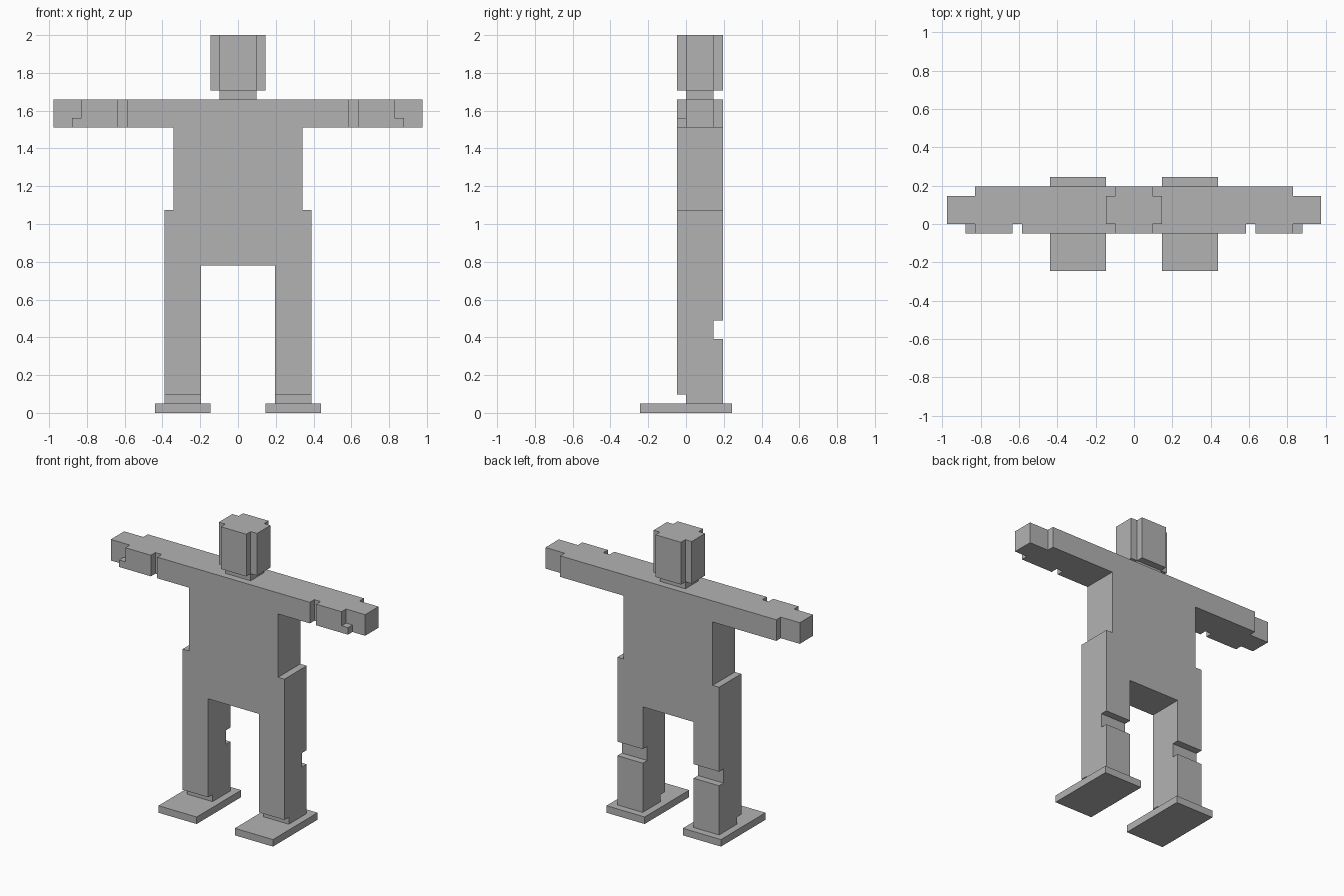
import bpy
import bmesh
from mathutils import Vector

cube = bpy.data.objects.get("Cube")
if cube:
    bpy.data.objects.remove(cube, do_unlink=True)

U = 2 / 41  # one block of the figure's grid

grey = bpy.data.materials.new("plain grey")
grey.use_nodes = True
colour = (0.45, 0.45, 0.45, 1)
grey.diffuse_color = colour
grey.node_tree.nodes["Principled BSDF"].inputs["Base Color"].default_value = colour


def prism(name, outline, axis, low, high, side=1):
    """Extrude an outline (in grid blocks) along an axis; side=-1 mirrors it in x."""
    def place(a, b, c):
        x, y, z = {"x": (c, a, b), "y": (a, c, b), "z": (a, b, c)}[axis]
        return Vector((x * side, y, z)) * U

    bm = bmesh.new()
    face = bm.faces.new([bm.verts.new(place(a, b, low)) for a, b in outline])
    shift = place(0, 0, high) - place(0, 0, low)
    result = bmesh.ops.extrude_face_region(bm, geom=[face], use_keep_orig=True)
    moved = [v for v in result["geom"] if isinstance(v, bmesh.types.BMVert)]
    bmesh.ops.translate(bm, verts=moved, vec=shift)
    bmesh.ops.recalc_face_normals(bm, faces=bm.faces)
    mesh = bpy.data.meshes.new(name)
    bm.to_mesh(mesh)
    bm.free()
    mesh.materials.append(grey)
    obj = bpy.data.objects.new(name, mesh)
    bpy.context.collection.objects.link(obj)
    return obj


def box(name, x, y, z, side=1):
    outline = [(x[0], y[0]), (x[1], y[0]), (x[1], y[1]), (x[0], y[1])]
    return prism(name, outline, "z", z[0], z[1], side)


# Torso with wider hips, as a front outline
half = [(8, 16), (8, 22), (7, 22), (7, 34)]
prism("torso", half + [(-x, z) for x, z in reversed(half)], "y", -1, 4)

# Neck and head with notched corners
box("neck", (-2, 2), (0, 3), (34, 35))
corner = [(2, -1), (2, 0), (3, 0), (3, 3), (2, 3), (2, 4)]
prism("head", corner + [(-x, y) for x, y in reversed(corner)], "z", 35, 41)

# Arm seen from above: elbow gap in front, narrower hand at the end
arm = [(7, -1), (12, -1), (12, 0), (13, 0), (13, -1), (17, -1), (17, 0),
       (20, 0), (20, 3), (17, 3), (17, 4), (7, 4)]

# Leg seen from the side: ankle gap in front, knee gap behind
leg = [(0, 1), (4, 1), (4, 8), (3, 8), (3, 10), (4, 10), (4, 16),
       (-1, 16), (-1, 2), (0, 2)]

for label, side in (("left", 1), ("right", -1)):
    prism(label + "_arm", arm, "z", 31, 34, side)
    box(label + "_thumb", (17, 18), (-1, 0), (31, 32), side)
    prism(label + "_leg", leg, "x", 4, 8, side)
    box(label + "_foot", (3, 9), (-5, 5), (0, 1), side)
